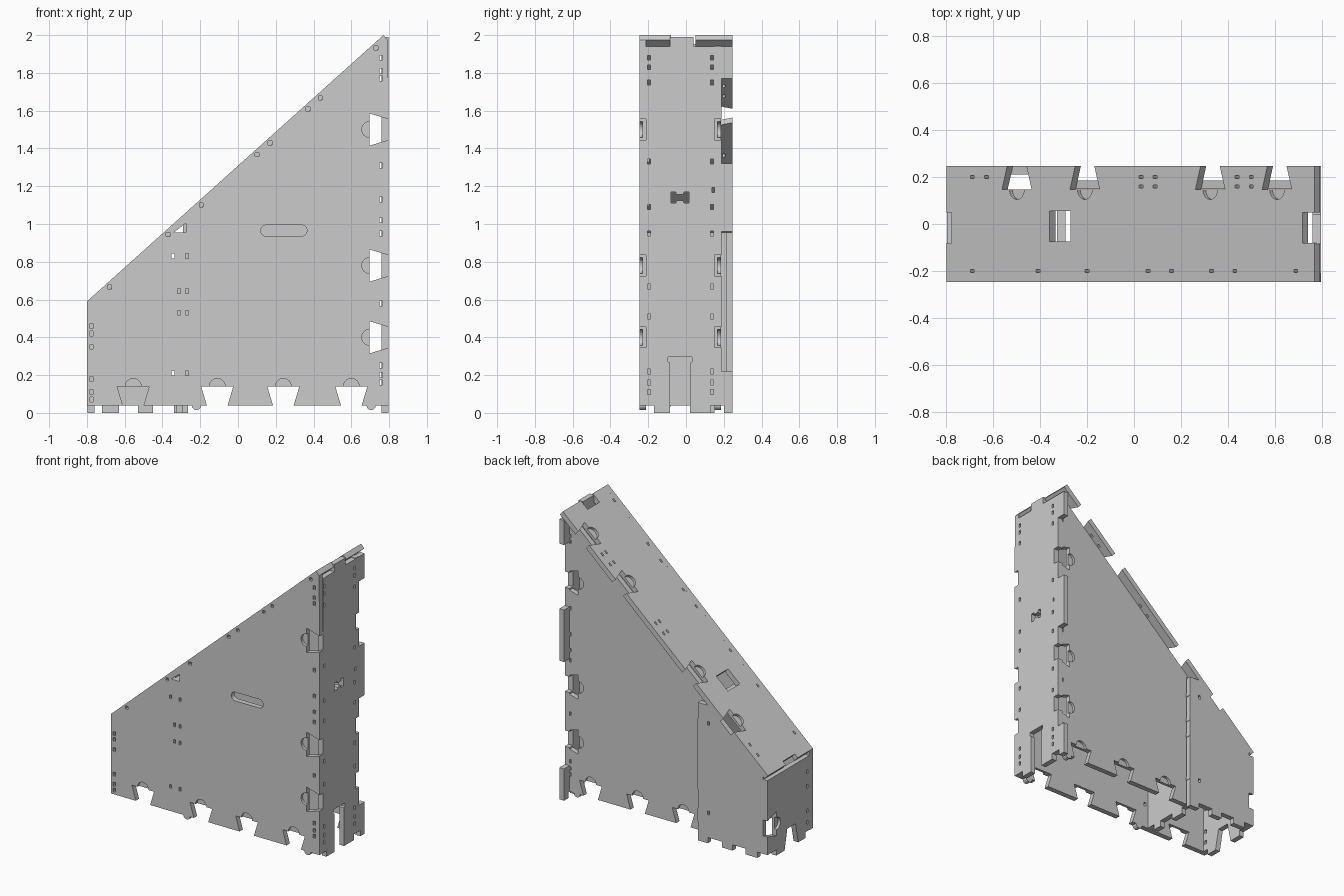
import bpy, bmesh, math
from mathutils import Matrix, Vector

if "Cube" in bpy.data.objects:
    bpy.data.objects.remove(bpy.data.objects["Cube"])

T = 0.036                                  # sheet thickness
ANG = math.atan(0.898)
C, S = math.cos(ANG), math.sin(ANG)


def slope(x):
    return 0.59 + (x + 0.8) * 0.898


def frame(u, v, o):
    n = Vector(u).cross(Vector(v))
    m = Matrix((u, v, n)).transposed().to_4x4()
    m.translation = o
    return m


def xz(y):
    return frame((1, 0, 0), (0, 0, 1), (0, y, 0))


def yz(x):
    return frame((0, 1, 0), (0, 0, 1), (x, 0, 0))


# Dovetail notch in an anticlockwise outline; (dx, dy) is the travel direction
def notch(x, y, dx, dy):
    pts = [(-.055, 0), (-.085, .1), (.085, .1), (.055, 0)]
    return [(x + a * dx - b * dy, y + a * dy + b * dx) for a, b in pts]


def lobe(x, y, r=.025):
    return [(x + r * math.cos(a), y + r * math.sin(a))
            for a in [math.pi * (1 + i / 6) for i in range(7)]]


def rect(x, y, w=.016, h=.026):
    return [(x - w/2, y - h/2), (x + w/2, y - h/2), (x + w/2, y + h/2), (x - w/2, y + h/2)]


def stadium(x, y, length, r):
    h = length / 2 - r
    return ([(x + h + r * math.cos(a), y + r * math.sin(a))
             for a in [math.pi * (i / 8 - .5) for i in range(9)]] +
            [(x - h + r * math.cos(a), y + r * math.sin(a))
             for a in [math.pi * (i / 8 + .5) for i in range(9)]])


# Cut sheet: filled flat outline with holes, plus half-depth round pockets
def panel(name, outline, holes, mat, pockets=(), side=1):
    cu = bpy.data.curves.new(name, 'CURVE')
    cu.dimensions, cu.fill_mode, cu.extrude = '2D', 'BOTH', T / 2
    for loop in [outline] + list(holes):
        sp = cu.splines.new('POLY')
        sp.points.add(len(loop) - 1)
        for p, q in zip(sp.points, loop):
            p.co = (q[0], q[1], 0, 1)
        sp.use_cyclic_u = True
    tmp = bpy.data.objects.new(name + "_curve", cu)
    bpy.context.collection.objects.link(tmp)
    dg = bpy.context.evaluated_depsgraph_get()
    me = bpy.data.meshes.new_from_object(tmp.evaluated_get(dg))
    bpy.data.objects.remove(tmp)
    bm = bmesh.new()
    bm.from_mesh(me)
    bmesh.ops.remove_doubles(bm, verts=bm.verts, dist=1e-5)
    bmesh.ops.recalc_face_normals(bm, faces=bm.faces)
    for f in bm.faces:
        f.smooth = False
    bm.to_mesh(me)
    bm.free()
    ob = bpy.data.objects.new(name, me)
    bpy.context.collection.objects.link(ob)
    ob.matrix_world = mat
    if pockets:
        bm = bmesh.new()
        for x, y in pockets:
            bmesh.ops.create_cone(bm, cap_ends=True, segments=24, radius1=.042, radius2=.042,
                                  depth=T, matrix=Matrix.Translation((x, y, side * T / 2)))
        cm = bpy.data.meshes.new(name + "_cutter")
        bm.to_mesh(cm)
        bm.free()
        cut = bpy.data.objects.new(name + "_cutter", cm)
        bpy.context.collection.objects.link(cut)
        cut.matrix_world = mat
        cut.hide_render = True
        cut.hide_viewport = False
        cut.display_type = 'WIRE'
        mod = ob.modifiers.new("pockets", 'BOOLEAN')
        mod.operation, mod.solver, mod.object = 'DIFFERENCE', 'EXACT', cut
        bpy.context.view_layer.update()
        dg = bpy.context.evaluated_depsgraph_get()
        new = bpy.data.meshes.new_from_object(ob.evaluated_get(dg))
        ob.modifiers.clear()
        ob.data = new
        bpy.data.objects.remove(cut)
    return ob


BOT = [-.11, .24, .6]
SIDE = [.4, .78, 1.5]
edge_pins = [rect(.757, z) for z in (.16, .2, .25, .58, .95, 1.02, 1.13, 1.31, 1.77, 1.81, 1.88)]
right_cuts = [p for z in SIDE for p in notch(.797, z, 0, 1)]
side_pockets = [(.697, z) for z in SIDE]

# Front wall with sloped top, grip slot and pin holes
out = [(-.8, .04)] + notch(-.555, .04, 1, 0) + lobe(-.22, .04) + \
    [p for x in BOT for p in notch(x, .04, 1, 0)] + lobe(.705, .04) + \
    [(.797, .04)] + right_cuts + [(.794, 1.973), (.77, 2.0), (-.8, .59)]
pins = [rect(x, z) for x in (-.345, -.27) for z in (.21, .83)]
pins += [rect(x, z) for x in (-.312, -.27) for z in (.53, .645)]
pins += [rect(-.775, z) for z in (.07, .11, .18, .35, .42, .46)]
pins += [rect(x, slope(x) - .032, .02, .02) for x in (-.68, -.37, -.195, .1, .17, .37, .435, .73)]
triangle = [(-.34, .955), (-.275, .955), (-.275, 1.005)]
panel("front_wall", out, pins + edge_pins + [triangle, stadium(.243, .965, .245, .03)],
      xz(-.247 + T/2), [(x, .14) for x in [-.555] + BOT] + side_pockets, 1)

# Back wall, set in from the back edge
under = .048
out = [(-.29, .04)] + [p for x in BOT for p in notch(x, .04, 1, 0)] + lobe(.705, .04) + \
    [(.793, .04)] + right_cuts + [(.793, slope(.76) - under), (.76, slope(.76) - under),
                                  (-.29, slope(-.29) - under)]
panel("back_wall", out, edge_pins, xz(.15 + T/2), [(x, .14) for x in BOT] + side_pockets, -1)

# Stepped-out lower back wall with feet
out = [(-.762, .04), (-.72, .04), (-.72, 0), (-.63, 0), (-.63, .04), (-.53, .04), (-.53, 0),
       (-.45, 0), (-.45, .04), (-.34, .04), (-.34, 0), (-.265, 0),
       (-.265, .955), (-.34, .955), (-.34, slope(-.34) - under), (-.762, slope(-.762) - under)]
panel("lower_back_wall", out, pins[:4] + [pins[6], pins[7]], xz(.247 - T/2))

# Cross divider
out = [(-.211, .04), (-.15, .04), (-.15, 0), (-.085, 0), (-.085, .04), (.03, .04), (.03, 0),
       (.13, 0), (.13, .04), (.211, .04), (.211, .955), (-.211, .955)]
panel("divider", out, [], yz(-.311))

# Short left end
out = [(-.211, .04), (-.17, .04), (-.17, 0), (-.09, 0), (-.06, .14), (.03, .14), (.06, 0),
       (.15, 0), (.15, .04), (.247, .04)] + notch(.247, .22, 0, 1) + [(.247, .555), (-.211, .555)]
panel("left_end", out, [rect(-.19, z) for z in (.1, .18, .35, .45)], yz(-.797 + T/2),
      [(.147, .22)], -1)

# Tall right end with cable slot, back tabs and keyhole
out = [(-.211, .04), (-.17, .04), (-.17, 0), (-.085, 0), (-.085, .265), (-.095, .27),
       (-.095, .295), (.032, .295), (.032, .27), (.022, .265), (.022, 0), (.13, 0), (.13, .04),
       (.2, .04), (.2, 0), (.247, 0), (.247, .22), (.188, .22)]
for z in (.4, .78):
    out += [(.188, z - .055), (.15, z - .055), (.15, z + .055), (.188, z + .055)]
out += [(.188, .96), (.247, .96), (.247, 1.32), (.188, 1.32), (.188, 1.445), (.15, 1.445),
        (.15, 1.555), (.188, 1.555), (.188, 1.77), (.247, 1.77), (.247, 1.94), (.04, 1.94),
        (.04, 1.99), (-.085, 1.99), (-.085, 1.94), (-.211, 1.94)]
key = [(-.08, 1.11), (-.055, 1.11), (-.05, 1.125), (-.015, 1.125), (-.01, 1.11), (.015, 1.11),
       (.015, 1.17), (-.01, 1.17), (-.015, 1.155), (-.05, 1.155), (-.055, 1.17), (-.08, 1.17)]
pin_z = (.11, .16, .22, .51, .67, .95, 1.09, 1.33, 1.75, 1.83, 1.88)
panel("right_end", out, [key, rect(.145, 1.18)] +
      [rect(y, z) for y in (-.197, .137) for z in pin_z], yz(.797 - T/2))

# Sloped top with dovetails along the back edge
L = 1.57 / C


def u(x):
    return (x + .8) / C


TOPX = [-.5, -.21, .325, .61]
out = [(0, -.211), (L, -.211), (L, -.08), (L - .07, -.08), (L - .07, .05), (L, .05), (L, .247)]
out += [p for x in reversed(TOPX) for p in notch(u(x), .247, -1, 0)]
out += [(0, .247), (0, .05), (.03, .05), (.03, -.08), (0, -.08)]
holes = [rect(u(x), -.2, .022, .012) for x in (-.69, -.41, -.2, .06, .16, .33, .43, .69)]
holes += [rect(u(x), .2, .022, .012) for x in (-.69, -.63, .03, .09, .44, .5)]
holes += [rect(u(x), .16, .022, .012) for x in (.03, .09, .44, .5)]
holes.append(rect(u(-.315), -.01, .12, .13))
m = frame((C, 0, S), (0, 1, 0), Vector((-.8, 0, .59)) - Vector((-S, 0, C)) * (T / 2))
panel("sloped_top", out, holes, m, [(u(x), .147) for x in TOPX], 1)
